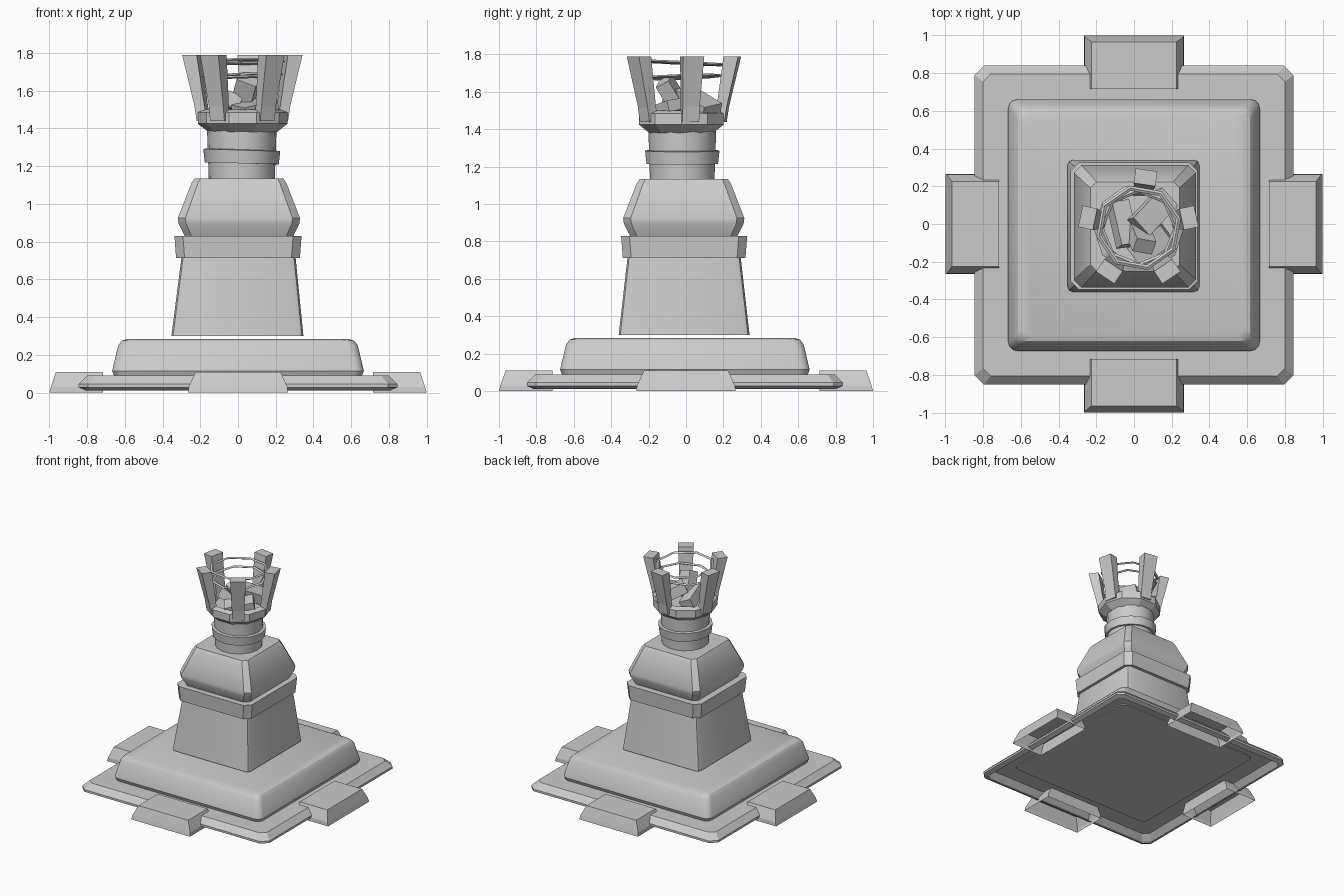
import bpy, bmesh
from math import cos, sin, pi, radians
from mathutils import Vector

if "Cube" in bpy.data.objects:
    bpy.data.objects.remove(bpy.data.objects["Cube"])


def loft(name, rings, bottom=True, top=True, smooth=30):
    """Skin a stack of equal-length point rings, optionally capped."""
    bm = bmesh.new()
    vs = [[bm.verts.new(p) for p in r] for r in rings]
    n = len(rings[0])
    for a, b in zip(vs, vs[1:]):
        for i in range(n):
            j = (i + 1) % n
            bm.faces.new((a[i], a[j], b[j], b[i]))
    if bottom:
        bm.faces.new(vs[0][::-1])
    if top:
        bm.faces.new(vs[-1])
    me = bpy.data.meshes.new(name)
    bm.to_mesh(me)
    bm.free()
    ob = bpy.data.objects.new(name, me)
    bpy.context.collection.objects.link(ob)
    if smooth:
        bpy.ops.object.select_all(action='DESELECT')
        ob.select_set(True)
        bpy.context.view_layer.objects.active = ob
        bpy.ops.object.shade_smooth_by_angle(angle=radians(smooth))
    return ob


def square(h, z, c, seg=1, cx=0.0, cy=-0.006):
    """Square ring of half width h with rounded or chamfered corners."""
    pts = []
    for k, (sx, sy) in enumerate(((1, 1), (-1, 1), (-1, -1), (1, -1))):
        for s in range(seg + 1):
            a = (k + s / seg) * pi / 2
            pts.append((cx + sx * (h - c) + c * cos(a), cy + sy * (h - c) + c * sin(a), z))
    return pts


def circle(r, z, n, cx=0.02, cy=-0.02, tilt=0.0):
    return [(cx + r * cos(2 * pi * i / n), cy + r * sin(2 * pi * i / n),
             z + tilt * cos(2 * pi * i / n)) for i in range(n)]


# base plate is an open frame, closed from below by the plinth floor
loft("base_plate", [square(h, z, c) for h, z, c in
     ((0.81, 0.012, 0.04), (0.845, 0.028, 0.05), (0.845, 0.045, 0.05),
      (0.80, 0.09, 0.04), (0.65, 0.09, 0.04))], bottom=False, top=False, smooth=20)
loft("plinth", [square(h, z, 0.05, 3) for h, z in
     ((0.655, 0.083), (0.667, 0.115), (0.635, 0.25), (0.615, 0.275), (0.585, 0.285))])

# four foot blocks, open underneath
for k, side in enumerate(("right", "back", "left", "front")):
    a = k * pi / 2
    def place(x, y, z):
        return (x * cos(a) - y * sin(a), x * sin(a) + y * cos(a), z)
    def rect(x0, x1, h, z):
        return [place(x, y, z) for x, y in ((x0, -h), (x1, -h), (x1, h), (x0, h))]
    loft(side + "_foot_block", [rect(0.715, 1.0, 0.265, 0.0), rect(0.715, 0.992, 0.262, 0.03),
         rect(0.715, 0.965, 0.225, 0.11)], bottom=False, smooth=0)

# tapered pedestal, collar and swollen cap
loft("pedestal", [square(0.35, 0.30, 0.03, 2, -0.003, -0.01), square(0.302, 0.72, 0.03, 2, 0.003, -0.01)])
loft("collar", [square(h, z, 0.045, 1, 0.0, -0.01) for h, z in
     ((0.29, 0.712), (0.328, 0.712), (0.337, 0.83), (0.29, 0.83))])
loft("pedestal_cap", [square(h, z, c, 1, 0.005, -0.012) for h, z, c in
     ((0.285, 0.825, 0.035), (0.32, 0.895, 0.04), (0.324, 0.925, 0.04),
      (0.252, 1.11, 0.035), (0.235, 1.135, 0.03))])

# round neck with a slightly crooked band
loft("neck", [circle(0.175, 1.13, 18), circle(0.184, 1.39, 18)])
loft("neck_band", [circle(r, z, 14, tilt=t) for r, z, t in
     ((0.17, 1.215, -0.005), (0.196, 1.215, -0.005), (0.204, 1.285, -0.006), (0.17, 1.29, -0.006))])

# brazier bowl, hollow with a sunken floor
loft("bowl", [circle(r, z, 10, 0.025, -0.025) for r, z in
     ((0.18, 1.38), (0.238, 1.425), (0.238, 1.485), (0.20, 1.50), (0.185, 1.46))], smooth=0)

# five flared prongs
for i, deg in enumerate((82, 12, -56, -124, 168)):
    c = Vector((0.023, -0.024, 0))
    rad = Vector((cos(radians(deg)), sin(radians(deg)), 0))
    tan = Vector((-rad.y, rad.x, 0))
    def bar(r0, r1, w, z):
        return [c + rad * r + tan * s * w + Vector((0, 0, z))
                for r, s in ((r0, -1), (r1, -1), (r1, 1), (r0, 1))]
    loft(f"prong_{i + 1}", [bar(0.18, 0.238, 0.046, 1.44), bar(0.196, 0.25, 0.046, 1.52),
         bar(0.235, 0.314, 0.058, 1.79)], smooth=0)

# thin flat hoops inside the prongs
for i, (r, z, tilt) in enumerate(((0.20, 1.68, 2), (0.215, 1.755, -2))):
    bpy.ops.mesh.primitive_torus_add(major_segments=8, minor_segments=4, major_radius=r,
        minor_radius=0.014, location=(0.025, -0.02, z), rotation=(radians(tilt), radians(-tilt), i))
    ob = bpy.context.object
    ob.name = f"hoop_{i + 1}"
    ob.scale.z = 0.6

# angular lumps of fuel in the bowl
for i, (loc, size, rot) in enumerate((
        ((-0.06, 0.00, 1.53), (0.10, 0.24, 0.08), (-12, 24, 8)),
        ((0.035, -0.07, 1.58), (0.11, 0.08, 0.19), (28, 20, -10)),
        ((0.10, 0.06, 1.54), (0.13, 0.24, 0.08), (-24, 10, -48)),
        ((0.09, -0.11, 1.51), (0.22, 0.12, 0.06), (8, -12, 35)))):
    bpy.ops.mesh.primitive_cube_add(size=1, location=loc, rotation=[radians(d) for d in rot])
    ob = bpy.context.object
    ob.name = f"fuel_lump_{i + 1}"
    ob.scale = size
